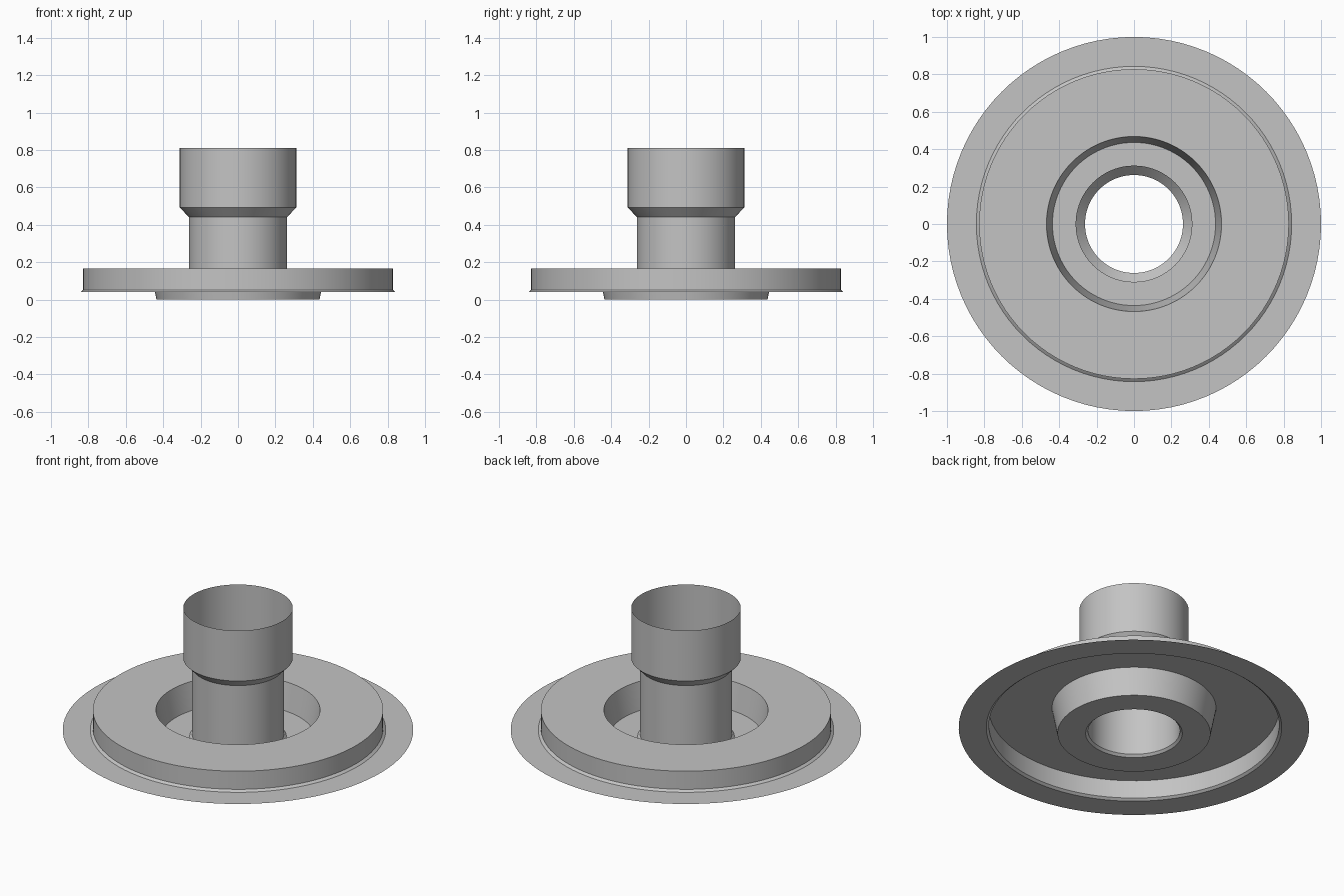
import bpy, bmesh, math
from mathutils import Matrix

if "Cube" in bpy.data.objects:
    bpy.data.objects.remove(bpy.data.objects["Cube"])

SEGMENTS = 96

grey = bpy.data.materials.new("light_grey")
grey.diffuse_color = (0.55, 0.55, 0.55, 1)
grey.use_nodes = True
grey.node_tree.nodes["Principled BSDF"].inputs["Base Color"].default_value = grey.diffuse_color


def lathe(name, profile):
    """Spin an open (radius, height) profile around z into a thin sheet."""
    bm = bmesh.new()
    verts = [bm.verts.new((r, 0, z)) for r, z in profile]
    edges = [bm.edges.new(pair) for pair in zip(verts, verts[1:])]
    bmesh.ops.spin(bm, geom=verts + edges, cent=(0, 0, 0), axis=(0, 0, 1),
                   angle=math.tau, steps=SEGMENTS, use_merge=True)
    bmesh.ops.remove_doubles(bm, verts=bm.verts, dist=1e-5)
    # Upper and outer side is the front of the sheet
    bm.normal_update()
    if sum(f.normal.z * f.calc_area() for f in bm.faces) < 0:
        bmesh.ops.reverse_faces(bm, faces=bm.faces)
    mesh = bpy.data.meshes.new(name)
    bm.to_mesh(mesh)
    bm.free()
    mesh.materials.append(grey)
    obj = bpy.data.objects.new(name, mesh)
    bpy.context.collection.objects.link(obj)
    bpy.ops.object.select_all(action='DESELECT')
    obj.select_set(True)
    bpy.context.view_layer.objects.active = obj
    bpy.ops.object.shade_smooth_by_angle(angle=math.radians(30))
    return obj


# One continuous sheet: flange, raised ring, sunken collar, flared pipe
lathe("flanged_pipe", [
    (1.0, 0.04), (0.843, 0.04), (0.828, 0.052),        # flange and bevel
    (0.828, 0.166), (0.468, 0.166),                    # raised ring
    (0.436, 0.0), (0.276, 0.0), (0.262, 0.014),        # well and pipe foot
    (0.262, 0.441), (0.312, 0.493), (0.312, 0.81),     # pipe and wide socket
])
